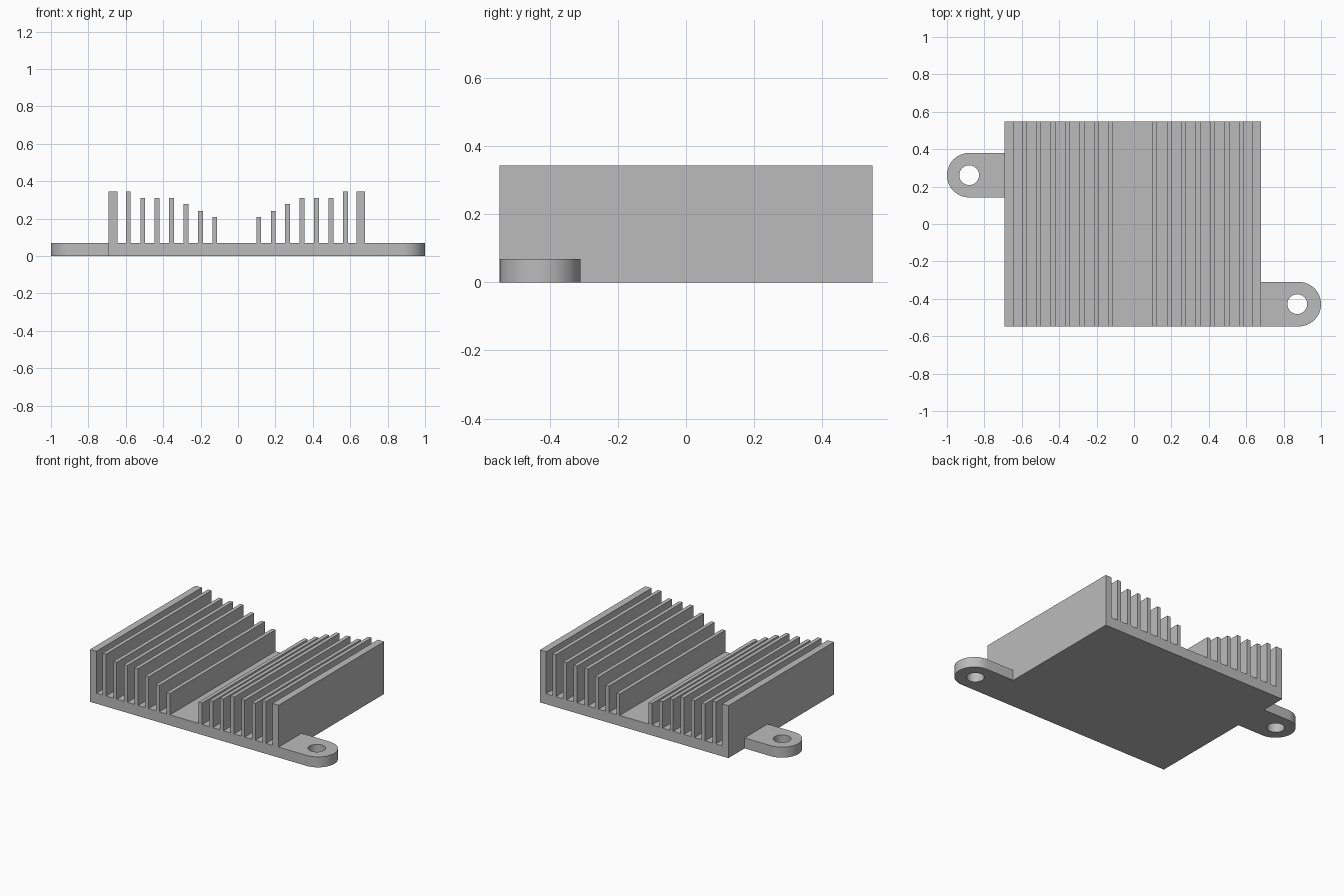
import bpy
import bmesh
from math import sin, cos, pi

cube = bpy.data.objects.get("Cube")
if cube:
    bpy.data.objects.remove(cube, do_unlink=True)

# Plain grey metal
metal = bpy.data.materials.new("grey_metal")
metal.use_nodes = True
GREY = (0.5, 0.5, 0.5, 1)
metal.diffuse_color = GREY
metal.node_tree.nodes["Principled BSDF"].inputs["Base Color"].default_value = GREY

BASE_H = 0.069
TOP_H = 0.344
CENTRE = -0.0065
HALF_W = 0.685
DEPTH = 0.5475


def prism(name, loops, place, lo, hi, smooth=False):
    """Solid between lo and hi; the first loop is the outline, others are holes."""
    bm = bmesh.new()
    caps = ([], [])
    for loop in loops:
        rings = [[bm.verts.new(place(a, b, t)) for a, b in loop] for t in (lo, hi)]
        n = len(loop)
        for i in range(n):
            j = (i + 1) % n
            bm.faces.new((rings[0][i], rings[0][j], rings[1][j], rings[1][i]))
            for cap, ring in zip(caps, rings):
                cap.append(bm.edges.get((ring[i], ring[j])))
    for cap in caps:
        bmesh.ops.triangle_fill(bm, edges=cap, use_beauty=True)
    bmesh.ops.recalc_face_normals(bm, faces=bm.faces)
    mesh = bpy.data.meshes.new(name)
    bm.to_mesh(mesh)
    bm.free()
    mesh.materials.append(metal)
    obj = bpy.data.objects.new(name, mesh)
    bpy.context.collection.objects.link(obj)
    if smooth:
        bpy.ops.object.select_all(action="DESELECT")
        obj.select_set(True)
        bpy.context.view_layer.objects.active = obj
        bpy.ops.object.shade_smooth_by_angle(angle=0.5)
    return obj


# Finned body: one comb profile, mirrored, run from front to back
heights = [0.21, 0.242, 0.278, 0.311, 0.311, 0.311, TOP_H]
half = []
for i, h in enumerate(heights):
    x = 0.117 + 0.0773 * i
    half += [(x - 0.0125, BASE_H), (x - 0.0125, h), (x + 0.0125, h), (x + 0.0125, BASE_H)]
half += [(HALF_W - 0.046, BASE_H), (HALF_W - 0.046, TOP_H), (HALF_W, TOP_H), (HALF_W, 0)]
profile = [(CENTRE + x, z) for x, z in half]
profile += [(CENTRE - x, z) for x, z in reversed(half)]
prism("finned_body", [profile], lambda x, z, y: (x, y, z), -DEPTH, DEPTH)


# Mounting tabs: rounded ends with a screw hole
def tab(name, side, y, hole_x):
    r = 0.119
    root = CENTRE + side * HALF_W
    end = side * (1 - r)
    arc = [-pi / 2 + pi * i / 24 for i in range(25)]
    outline = [(root, y - r)]
    outline += [(end + side * r * cos(a), y + r * sin(a)) for a in arc]
    outline.append((root, y + r))
    hole = [(hole_x + 0.053 * cos(2 * pi * i / 32), y + 0.053 * sin(2 * pi * i / 32))
            for i in range(32)]
    prism(name, [outline, hole], lambda x, y, z: (x, y, z), 0, BASE_H, smooth=True)


tab("right_mounting_tab", -1, 0.261, -0.881)
tab("left_mounting_tab", 1, -DEPTH + 0.119, 0.873)
